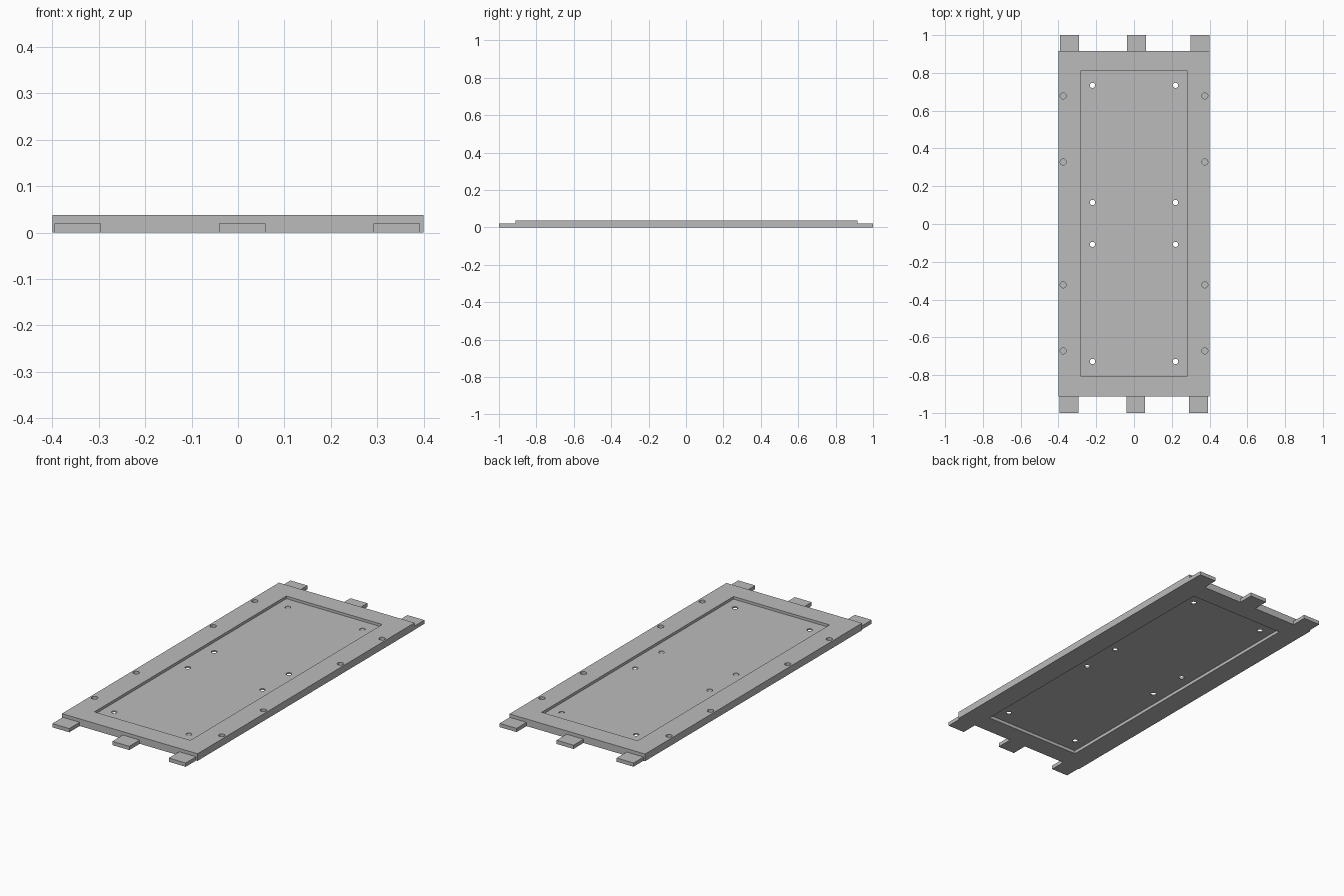
import bpy
import bmesh
from mathutils import Matrix, Vector

cube = bpy.data.objects.get("Cube")
if cube:
    bpy.data.objects.remove(cube, do_unlink=True)

grey = bpy.data.materials.new("plain grey")
grey.use_nodes = True
COLOUR = (0.5, 0.5, 0.5, 1)
grey.diffuse_color = COLOUR
grey.node_tree.nodes["Principled BSDF"].inputs["Base Color"].default_value = COLOUR


def make_object(name, bm):
    mesh = bpy.data.meshes.new(name)
    bm.to_mesh(mesh)
    bm.free()
    mesh.materials.append(grey)
    obj = bpy.data.objects.new(name, mesh)
    bpy.context.collection.objects.link(obj)
    return obj


def box(name, low, high):
    low, high = Vector(low), Vector(high)
    bm = bmesh.new()
    matrix = Matrix.Translation((low + high) / 2) @ Matrix.Diagonal((*(high - low), 1))
    bmesh.ops.create_cube(bm, size=1, matrix=matrix)
    return make_object(name, bm)


def pegs(name, points, radius, bottom, top):
    """Upright cylinders in one mesh, used to drill holes."""
    bm = bmesh.new()
    for x, y in points:
        bmesh.ops.create_cone(bm, cap_ends=True, segments=24, radius1=radius,
                              radius2=radius, depth=top - bottom,
                              matrix=Matrix.Translation((x, y, (bottom + top) / 2)))
    return make_object(name, bm)


def cut(target, cutter):
    cutter.hide_render = True
    mod = target.modifiers.new("cut", 'BOOLEAN')
    mod.operation = 'DIFFERENCE'
    mod.solver = 'EXACT'
    mod.object = cutter
    bpy.context.view_layer.objects.active = target
    bpy.ops.object.modifier_apply(modifier=mod.name)
    bpy.data.objects.remove(cutter, do_unlink=True)


HEIGHT = 0.038
MID_Y = 0.003
FRONT, BACK = -0.912, 0.916

# Outer frame with its opening and shallow round sockets along both long edges
frame = box("frame", (-0.4, FRONT, 0), (0.4, BACK, HEIGHT))
cut(frame, box("opening_cutter", (-0.283, MID_Y - 0.808, -0.1), (0.283, MID_Y + 0.808, 0.1)))
sockets = [(x, MID_Y + y) for x in (-0.375, 0.375) for y in (-0.675, -0.325, 0.325, 0.675)]
cut(frame, pegs("socket_cutter", sockets, 0.016, HEIGHT - 0.02, 0.1))

# Thin panel recessed from both sides, with through holes
panel = box("panel", (-0.284, MID_Y - 0.809, 0.017), (0.284, MID_Y + 0.809, 0.024))
holes = [(x, MID_Y + y) for x in (-0.22, 0.22) for y in (-0.731, -0.111, 0.111, 0.731)]
cut(panel, pegs("hole_cutter", holes, 0.014, -0.1, 0.1))

# Low tabs at both ends
for side, y0, y1, starts in (("front", -1, FRONT, (-0.395, -0.041, 0.292)),
                             ("back", BACK, 1, (-0.391, -0.037, 0.299))):
    for place, x in zip(("right", "middle", "left"), starts):
        box(f"{side}_tab_{place}", (x, y0, 0), (x + 0.1, y1, 0.02))
